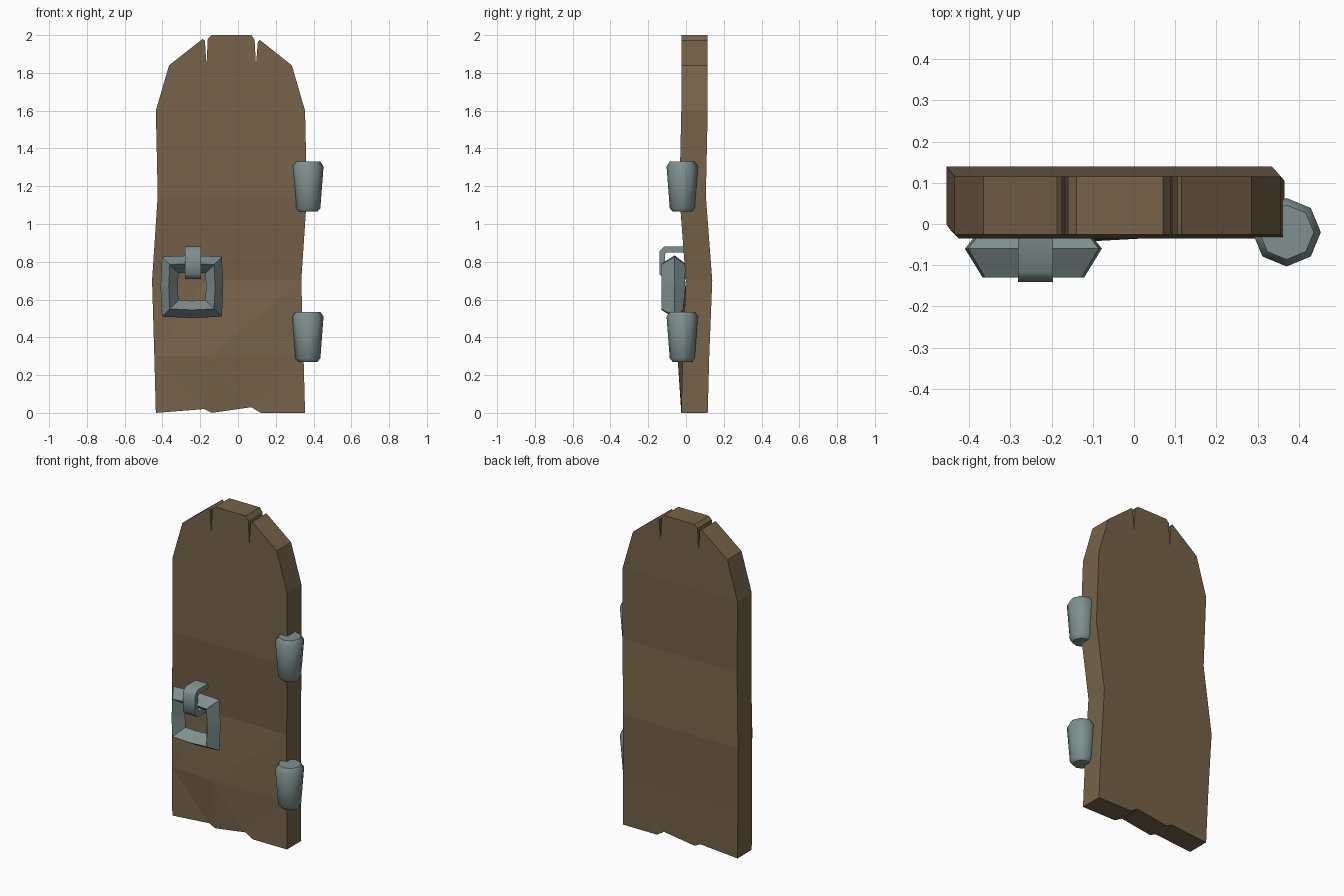
import bpy, bmesh, math
from mathutils import Vector

if "Cube" in bpy.data.objects:
    bpy.data.objects.remove(bpy.data.objects["Cube"])


def material(name, rgb):
    m = bpy.data.materials.new(name)
    m.diffuse_color = (*rgb, 1)
    m.use_nodes = True
    m.node_tree.nodes["Principled BSDF"].inputs["Base Color"].default_value = m.diffuse_color
    return m


WOOD = material("brown wood", (0.18, 0.123, 0.067))
METAL = material("grey iron", (0.21, 0.28, 0.275))


def finish(name, bm, mat, smooth=None):
    bmesh.ops.recalc_face_normals(bm, faces=bm.faces)
    me = bpy.data.meshes.new(name)
    bm.to_mesh(me)
    bm.free()
    me.materials.append(mat)
    ob = bpy.data.objects.new(name, me)
    bpy.context.collection.objects.link(ob)
    if smooth:
        bpy.ops.object.select_all(action='DESELECT')
        ob.select_set(True)
        bpy.context.view_layer.objects.active = ob
        bpy.ops.object.shade_smooth_by_angle(angle=math.radians(smooth))
    return ob


def prism(points, depth):
    """Solid from a 3D outline extruded along a vector."""
    bm = bmesh.new()
    f = bm.faces.new([bm.verts.new(p) for p in points])
    r = bmesh.ops.extrude_face_region(bm, geom=[f], use_keep_orig=True)
    bmesh.ops.translate(bm, vec=depth, verts=[v for v in r["geom"] if isinstance(v, bmesh.types.BMVert)])
    return bm


def lofted(rings, closed):
    """Skin matching loops of points; cap the ends unless closed."""
    bm = bmesh.new()
    loops = [[bm.verts.new(p) for p in ring] for ring in rings]
    n = len(loops[0])
    pairs = list(zip(loops, loops[1:])) + ([(loops[-1], loops[0])] if closed else [])
    for a, b in pairs:
        for i in range(n):
            bm.faces.new((a[i], a[(i + 1) % n], b[(i + 1) % n], b[i]))
    if not closed:
        bm.faces.new(loops[0])
        bm.faces.new(loops[-1])
    return bm


# Warped door slab with split top and chipped bottom
outline = [(-.435, 0), (-.18, .02), (-.14, 0), (.07, .03), (.12, 0), (.355, 0),
           (.355, 1.6), (.285, 1.84), (.115, 1.975), (.105, 1.965), (.095, 1.84),
           (.088, 1.975), (.07, 2), (-.14, 2), (-.16, 1.98), (-.167, 1.84),
           (-.175, 1.97), (-.187, 1.98), (-.365, 1.84), (-.435, 1.6)]
bm = prism([(x, -.025, z) for x, z in outline], (0, .14, 0))
for co, no in [((0, 0, z), (0, 0, 1)) for z in (.3, .7, 1.15, 1.6)] + [((-.15, 0, 0), (1, 0, 0))]:
    bmesh.ops.bisect_plane(bm, geom=bm.verts[:] + bm.edges[:] + bm.faces[:],
                           plane_co=co, plane_no=no, dist=1e-4)
# height -> sideways and depth shift
warp = {.3: (-.008, .008), .7: (-.02, .024), 1.15: (.01, -.01)}
for v in bm.verts:
    for z, (dx, dy) in warp.items():
        if abs(v.co.z - z) < .001:
            bulge = v.co.y < 0 and abs(v.co.x + .15) < .01 and z == .3
            v.co += Vector((dx, dy - (.028 if bulge else 0), 0))
bmesh.ops.triangulate(bm, faces=bm.faces)
finish("door_slab", bm, WOOD)

# Tapered octagonal hinges
for name, base in (("lower_hinge", .27), ("upper_hinge", 1.065)):
    rings = [[(.37 + r * math.cos(i * math.pi / 4), -.02 + r * math.sin(i * math.pi / 4), base + h)
              for i in range(8)]
             for h, r in ((0, .05), (.018, .066), (.24, .083), (.265, .066))]
    finish(name, lofted(rings, False), METAL, 50)

# Square pull ring with a diamond section
rings = []
for i in range(8):
    a = i * math.pi / 4
    r = .224 if i % 2 else .166
    rings.append([(-.244 + r * k * math.cos(a), y, .668 + r * k * math.sin(a))
                  for k, y in ((1, -.06), (.74, -.13), (.45, -.065), (.74, -.005))])
finish("pull_ring", lofted(rings, True), METAL)

# Staple holding the ring: C-shaped strap
strap = [(.01, .88), (-.115, .88), (-.141, .855), (-.141, .735), (-.115, .71), (.01, .71),
         (.01, .74), (-.1, .74), (-.112, .755), (-.112, .838), (-.1, .85), (.01, .85)]
finish("ring_staple", prism([(-.281, y, z) for y, z in strap], (.084, 0, 0)), METAL, 50)
